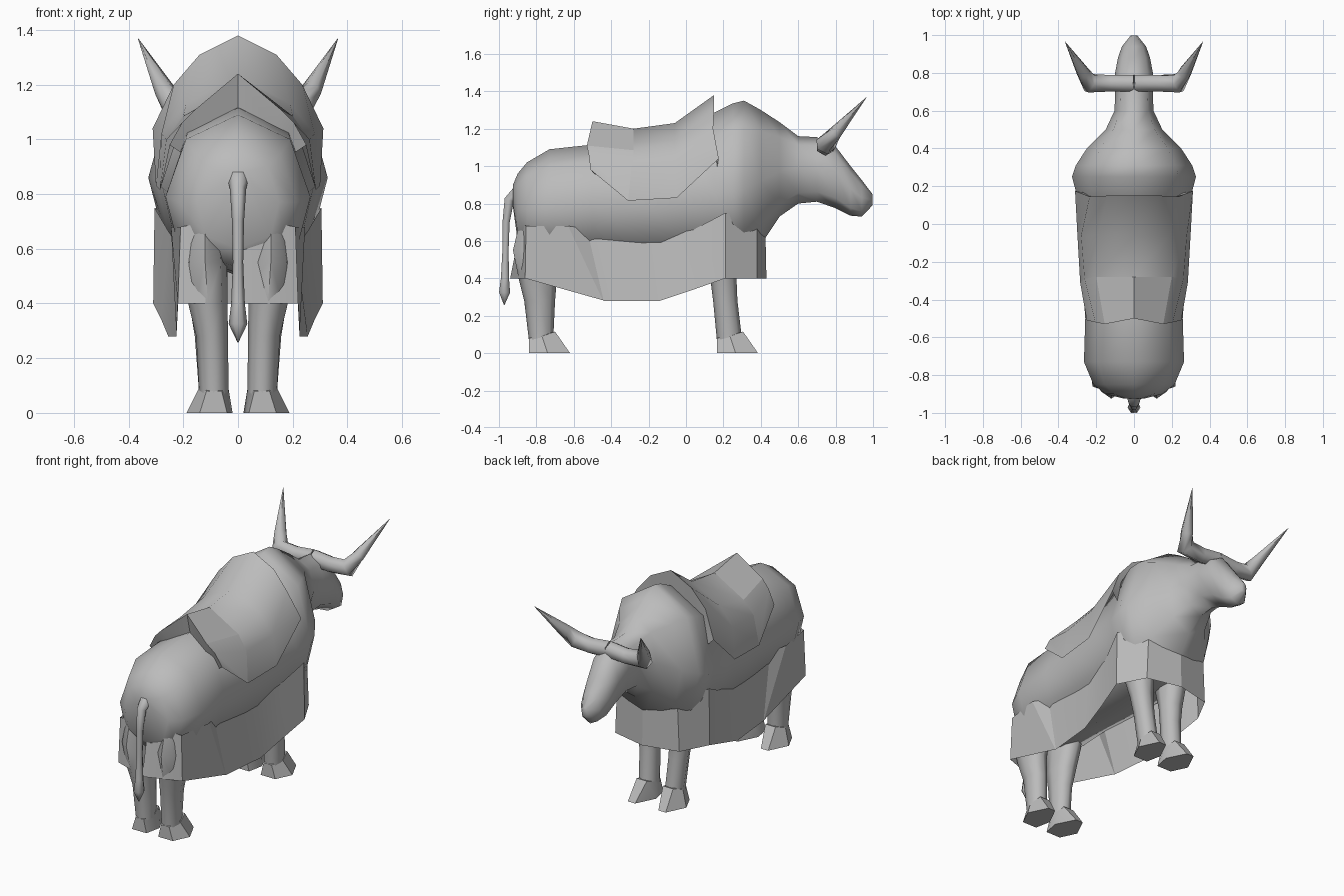
import bpy, math
from mathutils import Vector

hide = bpy.data.materials.new("grey hide")
hide.diffuse_color = (0.5, 0.5, 0.5, 1)


def make(name, verts, faces, angle=40):
    me = bpy.data.meshes.new(name)
    me.from_pydata([tuple(v) for v in verts], [], faces)
    me.materials.append(hide)
    ob = bpy.data.objects.new(name, me)
    bpy.context.collection.objects.link(ob)
    bpy.ops.object.select_all(action='DESELECT')
    ob.select_set(True)
    bpy.context.view_layer.objects.active = ob
    bpy.ops.object.mode_set(mode='EDIT')
    bpy.ops.mesh.select_all(action='SELECT')
    bpy.ops.mesh.normals_make_consistent(inside=False)
    bpy.ops.object.mode_set(mode='OBJECT')
    bpy.ops.object.shade_smooth_by_angle(angle=math.radians(angle))
    return ob


def loft(name, rings, angle=65):
    n = len(rings[0])
    faces = [(i * n + j, i * n + (j + 1) % n, (i + 1) * n + (j + 1) % n, (i + 1) * n + j)
             for i in range(len(rings) - 1) for j in range(n)]
    faces += [tuple(range(n)), tuple(range((len(rings) - 1) * n, len(rings) * n))]
    return make(name, [p for r in rings for p in r], faces, angle)


def sheet(name, rows, angle=25):
    """Grid of quads between rows of points."""
    n = len(rows[0])
    faces = [(i * n + j, i * n + j + 1, (i + 1) * n + j + 1, (i + 1) * n + j)
             for i in range(len(rows) - 1) for j in range(n - 1)]
    return make(name, [p for r in rows for p in r], faces, angle)


def tube(name, path, n, side=Vector((1, 0, 0))):
    """Round tube along a path of (x, y, z, radius)."""
    pts = [Vector(p[:3]) for p in path]
    rings = []
    for i, p in enumerate(pts):
        t = (pts[min(i + 1, len(pts) - 1)] - pts[max(i - 1, 0)]).normalized()
        u = (side - t * side.dot(t)).normalized()
        v = t.cross(u)
        rings.append([p + path[i][3] * (u * math.cos(a) + v * math.sin(a))
                      for a in (2 * math.pi * k / n for k in range(n))])
    return loft(name, rings, 75)


def mirrored(half):
    """Close a half row (starting and ending anywhere) with its mirror image."""
    return half + [(-x, y, z) for x, y, z in reversed(half) if x > 0]


def spanned(half):
    """Row running from the left side over the middle to the right side."""
    return [(-x, y, z) for x, y, z in reversed(half) if x > 0] + half


# Body and head: y, top, bottom, half width, height of the widest point
sections = [
    (-0.925, 0.90, 0.78, 0.05, 0.84), (-0.90, 0.96, 0.60, 0.15, 0.77),
    (-0.85, 1.02, 0.53, 0.215, 0.77), (-0.73, 1.09, 0.51, 0.265, 0.79),
    (-0.50, 1.115, 0.51, 0.258, 0.81), (-0.25, 1.13, 0.50, 0.275, 0.82),
    (0.0, 1.17, 0.50, 0.29, 0.84), (0.15, 1.285, 0.50, 0.302, 0.86),
    (0.25, 1.335, 0.51, 0.328, 0.86), (0.31, 1.35, 0.53, 0.308, 0.88),
    (0.40, 1.30, 0.58, 0.25, 0.92), (0.50, 1.235, 0.73, 0.15, 0.97),
    (0.60, 1.16, 0.80, 0.103, 1.0), (0.70, 1.155, 0.81, 0.10, 1.0),
    (0.80, 1.105, 0.775, 0.10, 0.97), (0.88, 1.00, 0.735, 0.085, 0.88),
    (0.94, 0.925, 0.73, 0.064, 0.83), (0.997, 0.85, 0.79, 0.018, 0.82)]
rings = []
for y, top, bot, w, mid in sections:
    up, down = 0.70 * (top - mid), 0.72 * (mid - bot)
    half = [(0, y, top), (0.72 * w, y, mid + up), (w, y, mid),
            (0.80 * w, y, mid - down), (0, y, bot)]
    rings.append(mirrored(half))
loft("body", rings)

# Tail with a tuft
tube("tail", [(0, -0.82, 0.86, 0.075), (0, -0.90, 0.865, 0.04), (0, -0.945, 0.82, 0.03),
              (0, -0.962, 0.70, 0.022), (0, -0.965, 0.55, 0.019), (0, -0.968, 0.40, 0.025),
              (0, -0.97, 0.325, 0.034), (0, -0.972, 0.258, 0.002)], 6)

for sx, label in ((1, "right"), (-1, "left")):
    # Horns
    tube(label + "_horn", [(0, 0.745, 1.115, 0.052), (sx * 0.12, 0.745, 1.105, 0.05),
                           (sx * 0.235, 0.745, 1.115, 0.055), (sx * 0.268, 0.80, 1.18, 0.038),
                           (sx * 0.365, 0.965, 1.368, 0.001)], 6, Vector((0, 0, 1)))
    # Legs: z, x centre, half width, y back, y front
    hind = [(0.74, 0.12, 0.06, -0.88, -0.62), (0.55, 0.12, 0.08, -0.925, -0.65),
            (0.40, 0.11, 0.072, -0.895, -0.69), (0.28, 0.095, 0.058, -0.865, -0.70),
            (0.07, 0.088, 0.054, -0.84, -0.71)]
    fore = [(0.62, 0.125, 0.09, 0.06, 0.30), (0.40, 0.11, 0.068, 0.13, 0.27),
            (0.28, 0.10, 0.058, 0.145, 0.275), (0.07, 0.088, 0.054, 0.165, 0.30)]
    for part, spec in (("hind_leg", hind), ("fore_leg", fore)):
        loft(label + "_" + part,
             [[(sx * (x + w * math.cos(a)), (y0 + y1) / 2 + (y1 - y0) / 2 * math.sin(a), z)
               for a in (math.pi * k / 4 for k in range(8))] for z, x, w, y0, y1 in spec])
        # Hoof flaring forwards, its top sloping up to the front of the ankle
        h = spec[-1][3]
        loft(label + "_" + part + "_hoof", [
            [(sx * 0.06, h, 0.08), (sx * 0.115, h, 0.08), (sx * 0.143, h + 0.07, 0.09),
             (sx * 0.125, h + 0.14, 0.115), (sx * 0.055, h + 0.14, 0.115), (sx * 0.035, h + 0.07, 0.09)],
            [(sx * 0.04, h, 0), (sx * 0.14, h, 0), (sx * 0.188, h + 0.10, 0),
             (sx * 0.13, h + 0.22, 0), (sx * 0.08, h + 0.22, 0), (sx * 0.02, h + 0.10, 0)]], 40)

# Skirt hanging around the body, from the tail round to the chest
top = [(0, -0.89, 0.65), (0.10, -0.885, 0.70), (0.21, -0.855, 0.68), (0.245, -0.63, 0.68),
       (0.205, -0.53, 0.665), (0.22, -0.15, 0.62), (0.252, 0.04, 0.66), (0.305, 0.21, 0.75),
       (0.207, 0.38, 0.70), (0, 0.425, 0.63)]
low = [(0, -0.94, 0.40), (0.12, -0.895, 0.40), (0.22, -0.86, 0.40), (0.225, -0.445, 0.283),
       (0.225, -0.44, 0.28), (0.255, -0.14, 0.28), (0.28, 0.04, 0.34), (0.31, 0.21, 0.40),
       (0.22, 0.38, 0.40), (0, 0.43, 0.40)]
sheet("skirt", [mirrored(top), mirrored(low)], 10)

# Saddle blanket: rows from the rear edge to the front edge
rows = [
    [(0, -0.50, 1.24), (0.155, -0.53, 1.11), (0.205, -0.52, 1.06), (0.25, -0.51, 0.98)],
    [(0, -0.28, 1.20), (0.20, -0.28, 1.085), (0.262, -0.29, 1.0), (0.285, -0.31, 0.815)],
    [(0, -0.06, 1.23), (0.19, -0.06, 1.13), (0.28, -0.06, 1.02), (0.30, -0.05, 0.83)],
    [(0, 0.15, 1.38), (0.14, 0.15, 1.31), (0.235, 0.145, 1.20), (0.312, 0.175, 1.04)]]
sheet("saddle", [spanned(r) for r in rows[1:]], 60)
# Raised rear crest and the flaps below it
sheet("saddle_crest", [spanned(r[:2]) for r in rows[:2]], 5)
for sx, label in ((1, "right"), (-1, "left")):
    sheet(label + "_saddle_flap", [[(sx * x, y, z) for x, y, z in r[1:]] for r in rows[:2]], 60)
# Rear and front lips closing the blanket onto the back
for name, row, dy in (("saddle_back", rows[0], 0.03), ("saddle_front", rows[3], -0.01)):
    edge = spanned(row)
    sheet(name, [edge, [(x * 0.82, y + dy, 0.9 + (z - 0.9) * 0.62) for x, y, z in edge]])
